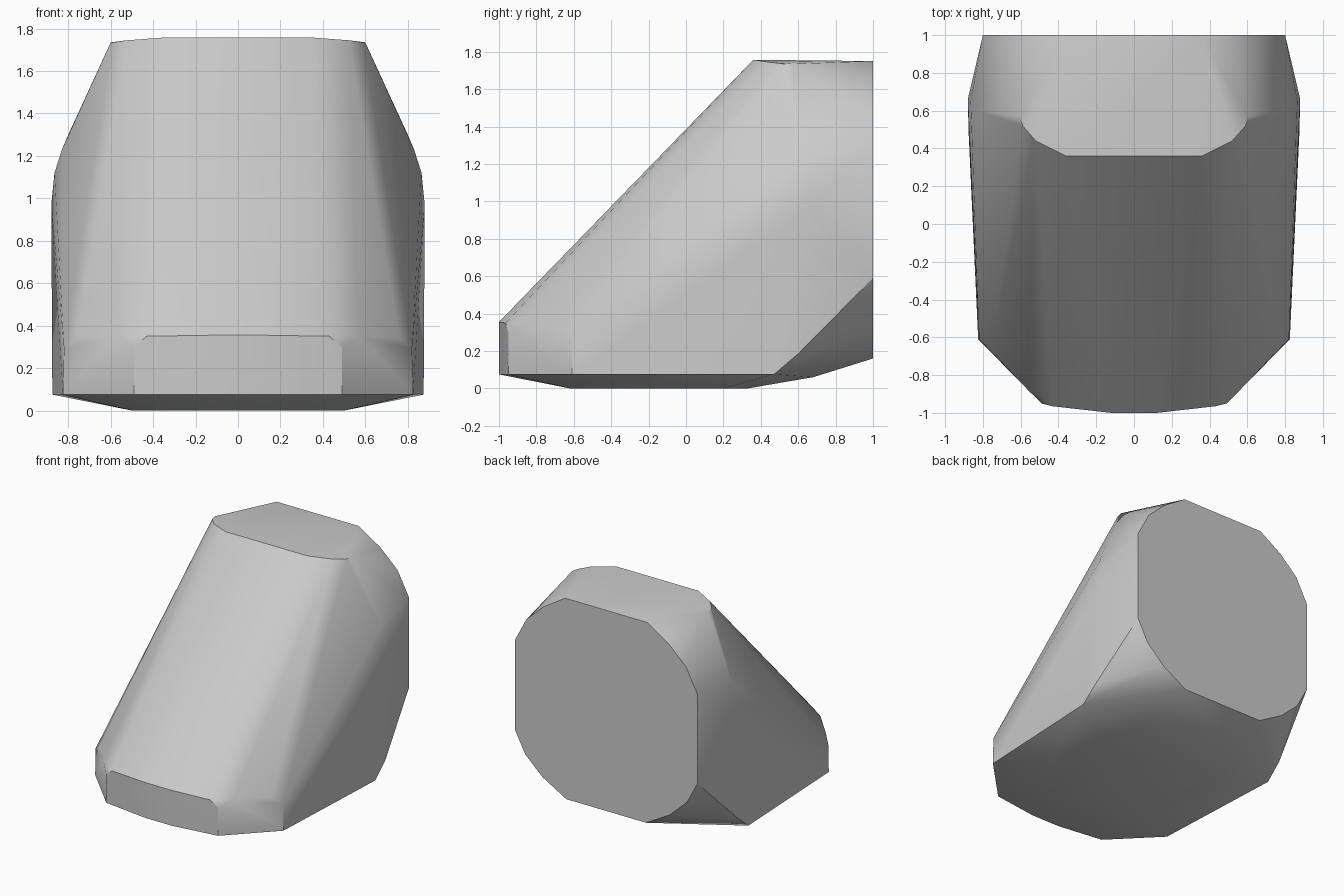
import bpy
import bmesh
import math

cube = bpy.data.objects.get("Cube")
if cube:
    bpy.data.objects.remove(cube, do_unlink=True)

grey = bpy.data.materials.new("plain grey")
grey.use_nodes = True
colour = (0.6, 0.6, 0.6, 1)
grey.diffuse_color = colour
grey.node_tree.nodes["Principled BSDF"].inputs["Base Color"].default_value = colour

# Half outlines (x, y, z) of each facet group; mirrored across x below
back_plate = [(x, 1, z) for x, z in (
    (0.36, 1.75), (0.55, 1.63), (0.70, 1.49), (0.80, 1.30),
    (0.80, 0.59), (0.71, 0.42), (0.56, 0.28), (0.35, 0.16))]
top_plate = [(0.36, 0.36, 1.757), (0.52, 0.44, 1.745),
             (0.59, 0.52, 1.735), (0.60, 0.57, 1.735)]
side_bulge = [(0.83, 0.60, 1.23), (0.865, 0.65, 1.12),
              (0.88, 0.66, 0.97), (0.872, 0.60, 0.185)]
nose_top = [(0.12, -1, 0.355), (0.43, -0.965, 0.35), (0.49, -0.95, 0.30),
            (0.57, -0.87, 0.35), (0.76, -0.665, 0.345), (0.82, -0.61, 0.29)]
lower_rim = [(x, y, 0.075) for x, y in (
    (0.12, -1), (0.49, -0.95), (0.825, -0.61), (0.875, 0.47))]
underside = [(0.30, -0.62, 0), (0.50, -0.45, 0), (0.50, 0.20, 0),
             (0.30, 0.33, 0), (0.42, 0.68, 0.06)]

# Wrap the mirrored outlines in one faceted skin
bm = bmesh.new()
for outline in (back_plate, top_plate, side_bulge, nose_top, lower_rim, underside):
    for x, y, z in outline:
        for side in (-1, 1):
            bm.verts.new((side * x, y, z))
hull = bmesh.ops.convex_hull(bm, input=bm.verts[:])
inside = {g for g in hull["geom_interior"] + hull["geom_unused"]
          if isinstance(g, bmesh.types.BMVert)}
bmesh.ops.delete(bm, geom=list(inside), context="VERTS")
bmesh.ops.dissolve_limit(bm, angle_limit=math.radians(0.5),
                         verts=bm.verts[:], edges=bm.edges[:])
bmesh.ops.recalc_face_normals(bm, faces=bm.faces[:])

mesh = bpy.data.meshes.new("wedge_body")
bm.to_mesh(mesh)
bm.free()
mesh.materials.append(grey)
body = bpy.data.objects.new("wedge_body", mesh)
bpy.context.collection.objects.link(body)

# Soft shading on the rounded sides, crisp plate edges
bpy.context.view_layer.objects.active = body
body.select_set(True)
bpy.ops.object.shade_smooth_by_angle(angle=math.radians(30))
